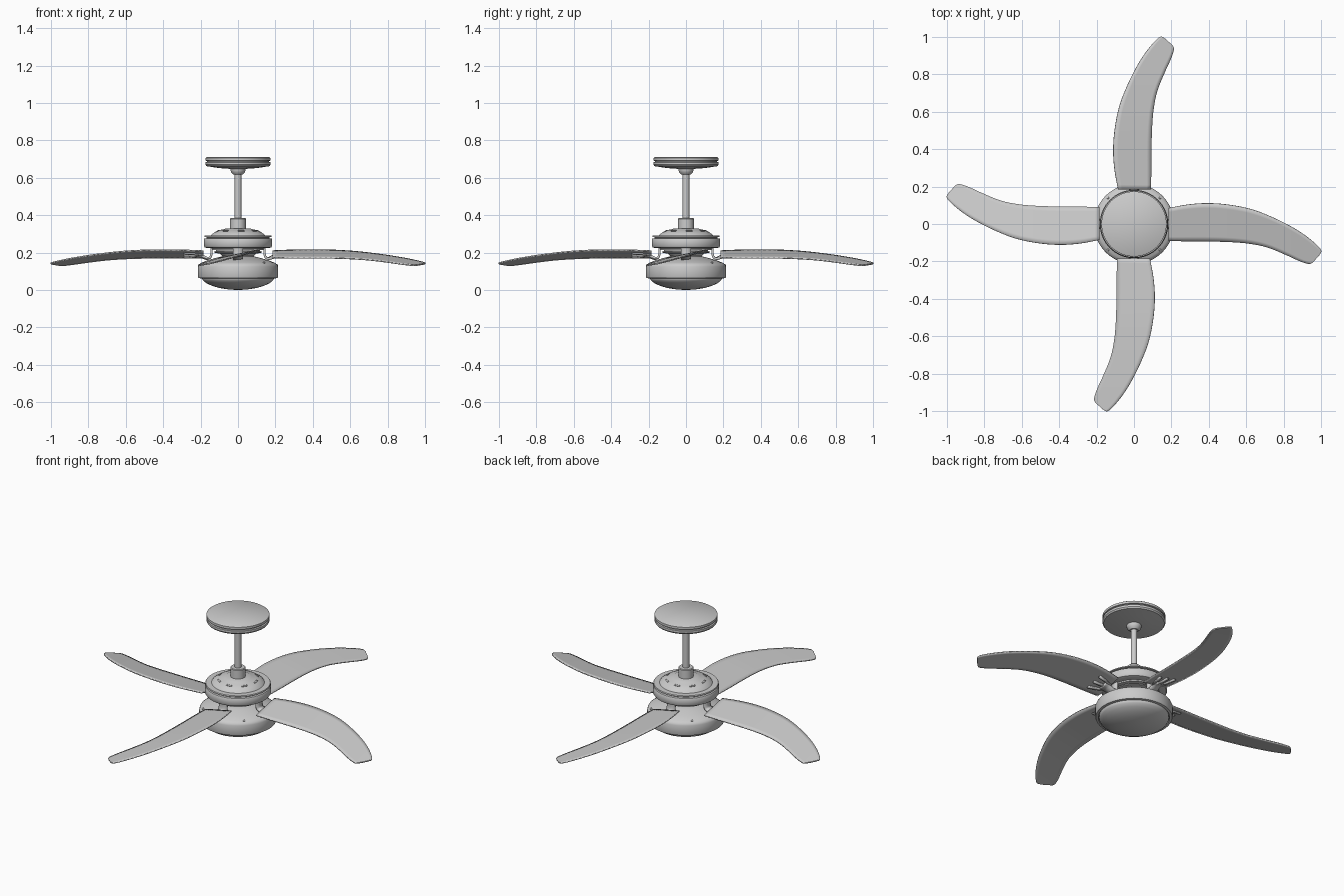
import bpy, bmesh, math
from mathutils import Vector

if "Cube" in bpy.data.objects:
    bpy.data.objects.remove(bpy.data.objects["Cube"])

TAU = math.tau


def finish(name, bm, angle=35):
    bmesh.ops.remove_doubles(bm, verts=bm.verts, dist=1e-5)
    bmesh.ops.recalc_face_normals(bm, faces=bm.faces)
    me = bpy.data.meshes.new(name)
    bm.to_mesh(me)
    bm.free()
    ob = bpy.data.objects.new(name, me)
    bpy.context.collection.objects.link(ob)
    bpy.ops.object.select_all(action='DESELECT')
    ob.select_set(True)
    bpy.context.view_layer.objects.active = ob
    bpy.ops.object.shade_smooth_by_angle(angle=math.radians(angle))
    return ob


def grid(name, rows, thick=0.0, closed=False, offset=0.0):
    """Skin rows of points; optional wrap-around and thickness."""
    bm = bmesh.new()
    vs = [[bm.verts.new(p) for p in row] for row in rows]
    n = len(rows[0])
    for a, b in zip(vs, vs[1:]):
        for i in range(n if closed else n - 1):
            j = (i + 1) % n
            bm.faces.new((a[i], a[j], b[j], b[i]))
    ob = finish(name, bm)
    if thick:
        m = ob.modifiers.new("thickness", 'SOLIDIFY')
        m.thickness, m.offset = thick, offset
    return ob


def lathe(name, profile, seg=72):
    rows = [[(r * math.cos(TAU * i / seg), r * math.sin(TAU * i / seg), z)
             for i in range(seg)] for r, z in profile]
    return grid(name, rows, closed=True)


def spline(pts, steps):
    """Catmull-Rom through points."""
    p = [Vector(q) for q in pts]
    p = [2 * p[0] - p[1]] + p + [2 * p[-1] - p[-2]]
    out = []
    for i in range(1, len(p) - 2):
        a, b, c, d = p[i - 1:i + 3]
        for k in range(steps):
            t = k / steps
            out.append(0.5 * (2 * b + (c - a) * t + (2 * a - 5 * b + 4 * c - d) * t * t
                              + (3 * b - a - 3 * c + d) * t ** 3))
    return out + [p[-2]]


# Ceiling canopy, hanger ball, rod and collar
lathe("ceiling_canopy", [(0, .71), (.168, .71), (.174, .706), (.174, .692), (.166, .690),
                         (.166, .685), (.174, .683), (.174, .670), (.168, .662),
                         (.10, .652), (.045, .648), (0, .648)])
lathe("hanger_ball", [(0, .652), (.04, .652), (.041, .642), (.036, .628), (.025, .617), (0, .615)])
lathe("down_rod", [(0, .63), (.018, .63), (.018, .35), (0, .35)], 32)
lathe("rod_collar", [(0, .385), (.038, .385), (.042, .381), (.042, .32), (0, .32)], 40)

# Motor housing
lathe("motor_housing", [(0, .33), (.066, .33), (.074, .326), (.10, .320), (.125, .309),
                        (.142, .296), (.146, .291), (.178, .291), (.180, .288), (.180, .284),
                        (.168, .282), (.168, .277), (.180, .275), (.183, .270), (.183, .236),
                        (.178, .228), (.165, .224), (.10, .222), (0, .222)])

# Rotor plates and hourglass neck below the motor
lathe("rotor_plates", [(0, .225), (.14, .225), (.14, .215), (.118, .213), (.118, .208),
                       (.128, .206), (.128, .200), (.105, .196), (0, .196)])
lathe("switch_neck", [(0, .205), (.105, .205), (.095, .192), (.085, .182), (.088, .17), (0, .17)])

# Light kit housing and glass bowl
lathe("light_housing", [(0, .180), (.085, .180), (.11, .174), (.16, .160), (.195, .146),
                        (.209, .137), (.214, .125), (.214, .072), (.211, .064),
                        (.197, .062), (.197, .072), (0, .072)])
lathe("glass_bowl", [(0, .07), (.192, .07), (.192, .060), (.186, .050), (.168, .036),
                     (.138, .022), (.10, .011), (.05, .003), (0, 0)])

# Vent slots on the motor dome
for k in range(8):
    rows = []
    for r, z in ((.106, .3185), (.114, .315)):
        rows.append([(r * math.cos(a), r * math.sin(a), z)
                     for a in (TAU * k / 8 + .3 * i / 6 for i in range(7))])
    grid("vent_slot", rows, .003)

# Screws around the light housing
for k in range(4):
    bm = bmesh.new()
    bmesh.ops.create_uvsphere(bm, u_segments=12, v_segments=8, radius=.006)
    ob = finish("housing_screw", bm, 60)
    a = TAU * (k + .5) / 4
    ob.location = (.196 * math.cos(a), .196 * math.sin(a), .146)

# Blade: paired leading and trailing edge points, swept and pitched
PITCH = .21
PAIRS = [(.185, .085, .185, -.09), (.29, .104, .28, -.092), (.40, .111, .40, -.093),
         (.52, .101, .51, -.096), (.64, .075, .61, -.104), (.76, .027, .71, -.124),
         (.87, -.031, .81, -.164), (.95, -.088, .89, -.2), (1.0, -.138, .94, -.213),
         (.992, -.165, .965, -.195)]


def height(x, y):
    droop = .018 * max(0, (x - .5) / .5) ** 1.5
    return .191 + PITCH * y - droop


lead = spline([(x, y, 0) for x, y, _, _ in PAIRS], 4)
trail = spline([(x, y, 0) for _, _, x, y in PAIRS], 4)
blade_rows = []
for a, b in zip(lead, trail):
    row = [a.lerp(b, t / 8) for t in range(9)]
    blade_rows.append([(p.x, p.y, height(p.x, p.y)) for p in row])

# Bracket arm: curved strap from rotor down and out to the blade root
arm = spline([(.142, 0, .226), (.142, 0, .195), (.148, 0, .175), (.165, 0, .169),
              (.183, 0, .176), (.20, 0, .182), (.225, 0, .183)], 4)
arm_rows = []
for p in arm:
    twist = PITCH * min(1, max(0, (p.x - .142) / .05))
    arm_rows.append([(p.x, y, p.z + twist * y) for y in (-.026, 0, .026)])

for k in range(4):
    parts = [grid("blade", blade_rows, .007), grid("bracket_arm", arm_rows, .012)]
    # Splayed prongs under the blade
    for s in (-1, 0, 1):
        rows = []
        for x, c in ((.185, .018 * s), (.235, .038 * s), (.29, .05 * s)):
            rows.append([(x, y, height(x, y) - .007) for y in (c - .008, c + .008)])
        parts.append(grid("bracket_prong", rows, .008))
    for ob in parts:
        ob.rotation_euler.z = k * TAU / 4
